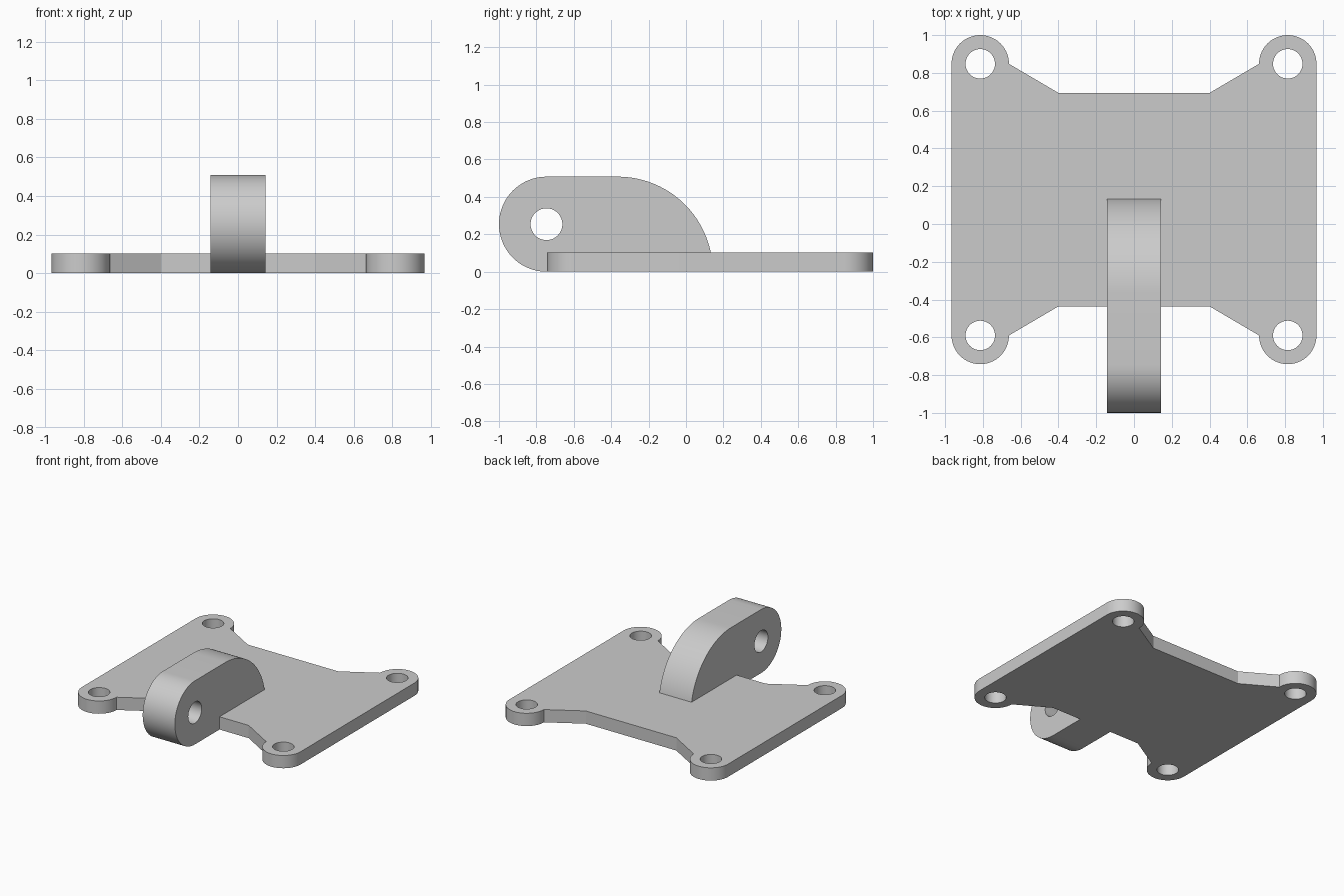
import bpy, bmesh, math
from mathutils import Matrix

if "Cube" in bpy.data.objects:
    bpy.data.objects.remove(bpy.data.objects["Cube"])

grey = bpy.data.materials.new("plain grey")
grey.diffuse_color = (0.6, 0.6, 0.6, 1)
grey.use_nodes = True
grey.node_tree.nodes["Principled BSDF"].inputs["Base Color"].default_value = grey.diffuse_color


def arc(cx, cy, r, a0, a1, n):
    """Points along an arc, angles in degrees, both ends included."""
    angles = [math.radians(a0 + (a1 - a0) * i / n) for i in range(n + 1)]
    return [(cx + r * math.cos(a), cy + r * math.sin(a)) for a in angles]


def circle(cx, cy, r, n=48):
    return arc(cx, cy, r, 0, 360, n)[:-1]


def slab(name, loops, depth, matrix=Matrix()):
    """Extrude an outline with holes along local z from 0 to depth."""
    bm = bmesh.new()
    for loop in loops:
        vs = [bm.verts.new((x, y, 0)) for x, y in loop]
        for i, v in enumerate(vs):
            bm.edges.new((v, vs[(i + 1) % len(vs)]))
    bmesh.ops.triangle_fill(bm, use_beauty=True, edges=bm.edges[:], normal=(0, 0, 1))
    ext = bmesh.ops.extrude_face_region(bm, geom=bm.faces[:], use_keep_orig=True)
    verts = [g for g in ext["geom"] if isinstance(g, bmesh.types.BMVert)]
    bmesh.ops.translate(bm, vec=(0, 0, depth), verts=verts)
    bmesh.ops.transform(bm, matrix=matrix, verts=bm.verts[:])
    bmesh.ops.recalc_face_normals(bm, faces=bm.faces[:])
    me = bpy.data.meshes.new(name)
    bm.to_mesh(me)
    bm.free()
    me.materials.append(grey)
    ob = bpy.data.objects.new(name, me)
    bpy.context.collection.objects.link(ob)
    return ob


# base plate: one quarter outline mirrored around the plate centre
YC, HX, HY = 0.129, 0.814, 0.719
quarter = arc(HX, HY, 0.152, 0, 180, 32) + [(0.4, 0.565)]
half = quarter + [(-x, y) for x, y in reversed(quarter)]
outline = half + [(x, -y) for x, y in reversed(half)]
holes = [circle(sx * HX, sy * HY, 0.078) for sx in (-1, 1) for sy in (-1, 1)]
plate = slab("mounting_plate", [outline] + holes, 0.102,
             Matrix.Translation((0, YC, 0)))

# upright lug: side profile in (y, z), rounded nose and curved tail
LY, LZ, R = -0.746, 0.254, 0.508
profile = (arc(LY, LZ, 0.254, 270, 90, 40)
           + arc(-0.365, 0, R, 90, math.degrees(math.asin(0.05 / R)), 36)
           + [(0.13, 0.05), (-0.3, 0.05), (-0.3, 0)])
to_side = Matrix(((0, 0, 1, -0.142), (1, 0, 0, 0), (0, 1, 0, 0), (0, 0, 0, 1)))
lug = slab("pivot_lug", [profile, circle(LY, LZ, 0.085)], 0.284, to_side)

# fuse the lug into the plate
mod = plate.modifiers.new("fuse", 'BOOLEAN')
mod.operation, mod.solver, mod.object = 'UNION', 'EXACT', lug
bpy.context.view_layer.objects.active = plate
plate.select_set(True)
lug.select_set(False)
bpy.ops.object.modifier_apply(modifier="fuse")
bpy.data.objects.remove(lug)
plate.name = "hinge_plate_with_lug"
bpy.ops.object.shade_smooth_by_angle(angle=math.radians(20))
